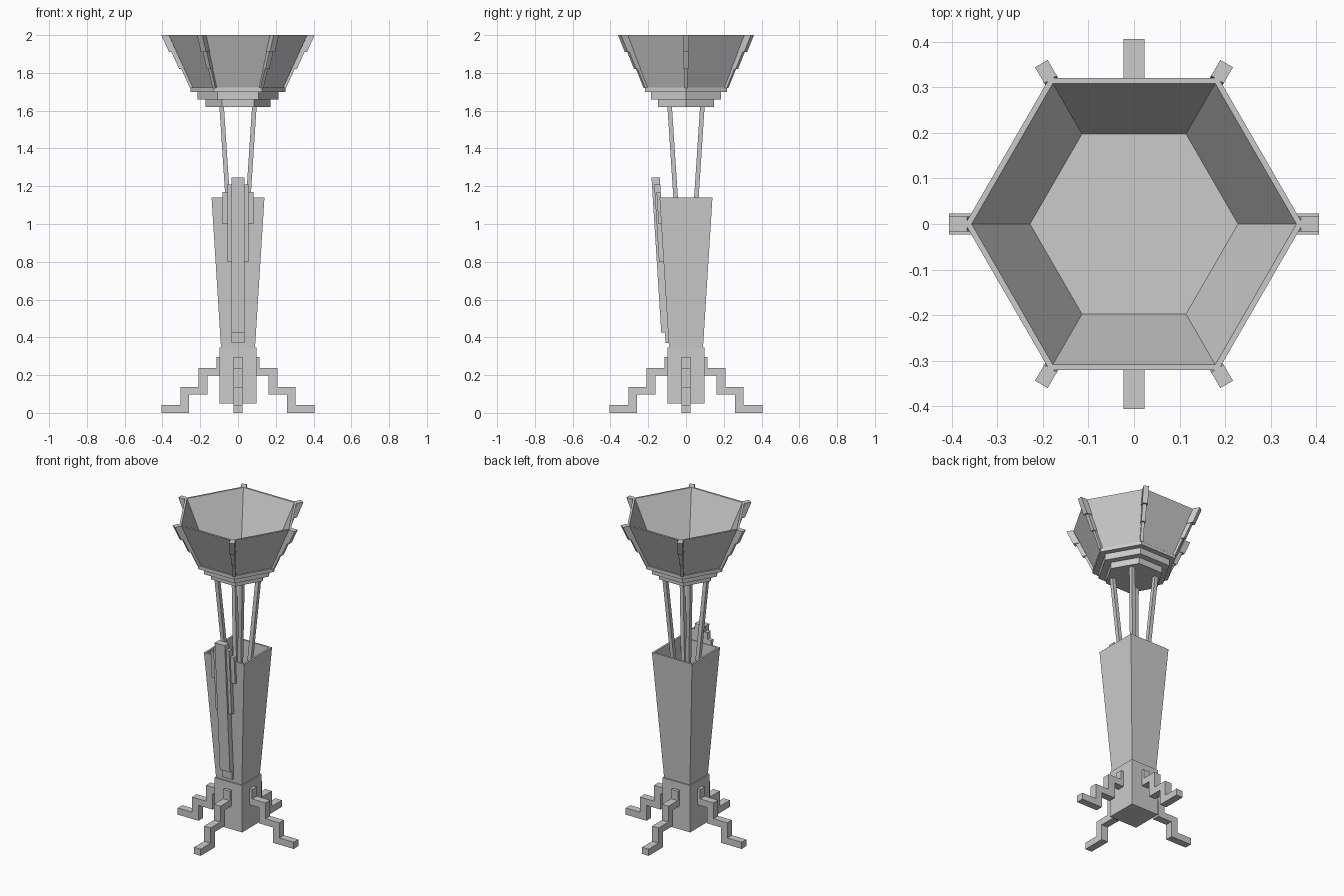
import bpy, bmesh
from math import cos, sin, pi, sqrt

if "Cube" in bpy.data.objects:
    bpy.data.objects.remove(bpy.data.objects["Cube"])


def build(name, verts, faces):
    bm = bmesh.new()
    vs = [bm.verts.new(v) for v in verts]
    for f in faces:
        bm.faces.new([vs[i] for i in f])
    bmesh.ops.recalc_face_normals(bm, faces=bm.faces)
    me = bpy.data.meshes.new(name)
    bm.to_mesh(me)
    bm.free()
    ob = bpy.data.objects.new(name, me)
    bpy.context.collection.objects.link(ob)
    return ob


def loft(name, n, rings, phase=0.0):
    """Capped n-sided loft; each ring is (radius, z) or (radius, z, cx, cy)."""
    verts, faces = [], []
    for ring in rings:
        r, z, cx, cy = (tuple(ring) + (0, 0))[:4]
        verts += [(cx + r * cos(phase + 2 * pi * i / n),
                   cy + r * sin(phase + 2 * pi * i / n), z) for i in range(n)]
    for k in range(len(rings) - 1):
        for i in range(n):
            j = (i + 1) % n
            faces.append((k * n + i, k * n + j, k * n + n + j, k * n + n + i))
    faces.append(tuple(range(n)))
    faces.append(tuple(range(len(verts) - n, len(verts))))
    return build(name, verts, faces)


def slab(name, profile, half_w, angle):
    """Radial (distance, z) profile given a width, turned about z."""
    n, c, s = len(profile), cos(angle), sin(angle)
    verts = [(r * c - w * s, r * s + w * c, z)
             for w in (-half_w, half_w) for r, z in profile]
    faces = [tuple(range(n)), tuple(range(n, 2 * n))]
    faces += [(i, (i + 1) % n, n + (i + 1) % n, n + i) for i in range(n)]
    return build(name, verts, faces)


Q = sqrt(2)

# Base block
loft("base_block", 4, [(0.097 * Q, 0.05), (0.097 * Q, 0.345)], pi / 4)

# Four stepped legs
leg = [(0.07, 0.297), (0.115, 0.297), (0.115, 0.238), (0.208, 0.238),
       (0.208, 0.138), (0.305, 0.138), (0.305, 0.042), (0.405, 0.042),
       (0.405, 0), (0.26, 0), (0.26, 0.097), (0.162, 0.097),
       (0.162, 0.197), (0.07, 0.197)]
for i in range(4):
    slab(f"leg_{i + 1}", leg, 0.023, i * pi / 2)

# Hollow tapered square column
loft("column", 4, [(0.09 * Q, 0.345), (0.14 * Q, 1.14),
                   (0.128 * Q, 1.14), (0.079 * Q, 0.36)], pi / 4)


# Layered slats on the front face, parallel to its slope
def wall(z):
    return 0.09 + 0.05 * (z - 0.345) / 0.795


for name, w, t, z0, z1 in [("front_slat_backing", 0.034, 0.016, 0.37, 1.20),
                           ("front_slat_centre", 0.035, 0.036, 0.425, 1.245),
                           ("front_slat_middle", 0.055, 0.024, 0.80, 1.21),
                           ("front_slat_outer", 0.082, 0.014, 1.00, 1.17)]:
    slab(name, [(wall(z0) - 0.008, z0), (wall(z0) + t, z0),
                (wall(z1) + t, z1), (wall(z1) - 0.008, z1)], w, -pi / 2)

# Four splayed square rods carrying the bowl
for i, (sx, sy) in enumerate([(1, 1), (-1, 1), (-1, -1), (1, -1)]):
    loft(f"rod_{i + 1}", 4, [(0.012 * Q, 0.36, sx * 0.004, sy * 0.004),
                             (0.012 * Q, 1.63, sx * 0.087, sy * 0.087)], pi / 4)

# Stepped hexagonal tray under the bowl
for i, (r, z0, z1) in enumerate([(0.172, 1.62, 1.66), (0.215, 1.66, 1.70),
                                 (0.252, 1.70, 1.722)]):
    loft(f"bowl_tray_{i + 1}", 6, [(r, z0), (r, z1)])

# Hexagonal bowl
loft("bowl", 6, [(0.24, 1.715), (0.37, 2.0), (0.356, 2.0), (0.228, 1.727)])


# Layered ribs on the bowl corners
def edge(z):
    return 0.24 + 0.13 * (z - 1.715) / 0.285


for i in range(6):
    for k, (w, t, z0) in enumerate([(0.009, 0.012, 1.72), (0.012, 0.023, 1.82),
                                    (0.016, 0.036, 1.91)]):
        slab(f"bowl_rib_{i + 1}_{k + 1}",
             [(edge(z0) - 0.004, z0), (edge(z0) + t, z0),
              (edge(2) + t, 2.0), (edge(2) - 0.004, 2.0)], w, i * pi / 3)
